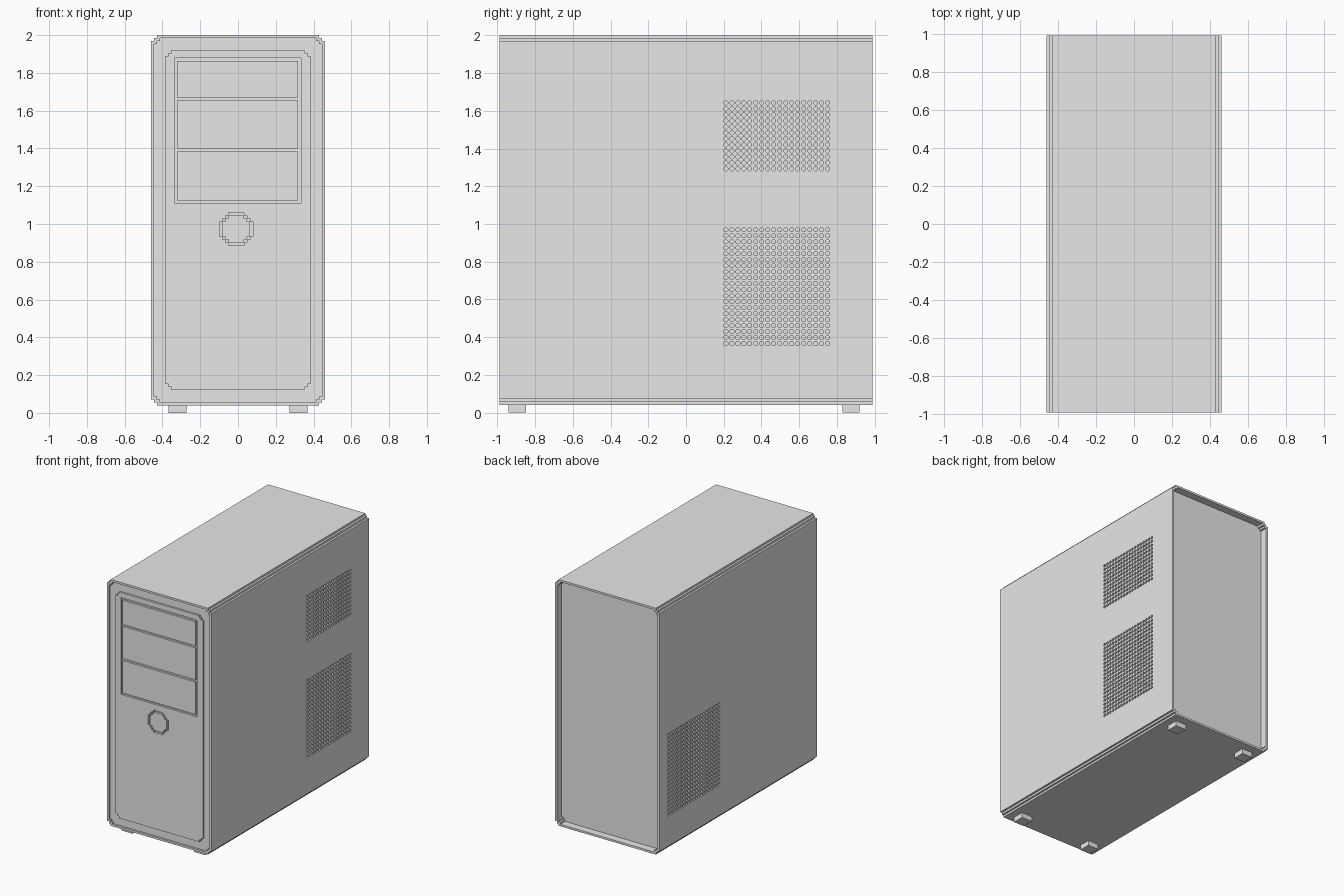
import bpy, bmesh, math

if "Cube" in bpy.data.objects:
    bpy.data.objects.remove(bpy.data.objects["Cube"])

S = 0.0159                      # small step used on all corners and grooves
HX, Y0, Y1 = 0.46, -0.99, 0.99  # casing half width, front, back
ZB, ZT = 0.04, 2.0              # casing bottom, top
FACE_Y, BACK_Y = Y0 + S, Y1 - 0.06
HALF, PITCH, DEPTH = 0.0106, 0.0318, 0.016   # vent hole size, spacing, depth

grey = bpy.data.materials.new("light_grey")
grey.diffuse_color = (0.8, 0.8, 0.8, 1)
grey.use_nodes = True
grey.node_tree.nodes["Principled BSDF"].inputs["Base Color"].default_value = grey.diffuse_color


def finish(name, bm, weld=True):
    if weld:
        bmesh.ops.remove_doubles(bm, verts=bm.verts, dist=1e-5)
    bmesh.ops.recalc_face_normals(bm, faces=bm.faces)
    me = bpy.data.meshes.new(name)
    bm.to_mesh(me)
    bm.free()
    me.materials.append(grey)
    ob = bpy.data.objects.new(name, me)
    bpy.context.collection.objects.link(ob)
    return ob


def stepped_rect(x0, x1, z0, z1, n=0, s=S):
    """Rectangle outline in x/z with n stair steps in each corner."""
    cx, cz, hx, hz = (x0 + x1) / 2, (z0 + z1) / 2, (x1 - x0) / 2, (z1 - z0) / 2
    corner = [(hx, hz - n * s)]
    for k in range(1, n + 1):
        corner += [(hx - k * s, hz - (n - k + 1) * s), (hx - k * s, hz - (n - k) * s)]
    pts = []
    for sx, sz in ((1, 1), (-1, 1), (-1, -1), (1, -1)):
        c = [(cx + sx * x, cz + sz * z) for x, z in corner]
        pts += c if sx * sz > 0 else c[::-1]
    return pts


def plate(name, outlines, y_front=Y0, y_back=FACE_Y):
    """Flat plate; the first outline is the edge, the others are holes."""
    bm = bmesh.new()
    edges = []
    for pts in outlines:
        vs = [bm.verts.new((x, y_back, z)) for x, z in pts]
        edges += [bm.edges.new((vs[i - 1], vs[i])) for i in range(len(vs))]
    bmesh.ops.triangle_fill(bm, use_beauty=True, edges=edges, normal=(0, -1, 0))
    r = bmesh.ops.extrude_face_region(bm, geom=bm.faces[:], use_keep_orig=True)
    moved = [g for g in r["geom"] if isinstance(g, bmesh.types.BMVert)]
    bmesh.ops.translate(bm, verts=moved, vec=(0, y_front - y_back, 0))
    return finish(name, bm)


def box(name, x0, x1, y0, y1, z0, z1):
    return plate(name, [stepped_rect(x0, x1, z0, z1)], y0, y1)


# Casing: stepped tube with a shallow front recess and a deeper back recess
outer = stepped_rect(-HX, HX, ZB, ZT, 2)
inner = stepped_rect(-HX + S, HX - S, ZB + S, ZT - S, 2)
bm = bmesh.new()
rings = [[bm.verts.new((x, y, z)) for x, z in prof] for prof, y in
         ((inner, FACE_Y), (inner, Y0), (outer, Y0), (outer, Y1), (inner, Y1), (inner, BACK_Y))]
for a, b in zip(rings, rings[1:]):
    for i in range(len(a)):
        quad = (a[i - 1], a[i], b[i], b[i - 1])
        if all(abs(abs(v.co.x) - HX) < 1e-5 for v in quad):
            continue            # the two flat sides are vented panels
        bm.faces.new(quad)
bm.faces.new(rings[0])
bm.faces.new(rings[-1])
finish("casing", bm)


# Side panels: flat sheet with blocks of recessed octagonal vent holes
def side_panel(name, side, ya, cols, blocks):
    bm = bmesh.new()
    z_lo, z_hi = ZB + 2 * S, ZT - 2 * S
    yb = ya + cols * PITCH

    def face(pts):
        if side < 0:
            pts = pts[::-1]
        bm.faces.new([bm.verts.new((side * (HX - d), y, z)) for y, z, d in pts])

    def rect(y0, y1, z0, z1):
        face([(y0, z0, 0), (y1, z0, 0), (y1, z1, 0), (y0, z1, 0)])

    rect(Y0, ya, z_lo, z_hi)
    rect(yb, Y1, z_lo, z_hi)
    z = z_lo
    for start, rows in blocks:
        rect(ya, yb, z, start)
        z = start + rows * PITCH
    rect(ya, yb, z, z_hi)

    r = HALF / math.cos(math.pi / 8)
    ring = [(r * math.cos(math.pi / 8 + k * math.pi / 4),
             r * math.sin(math.pi / 8 + k * math.pi / 4)) for k in range(8)]
    h = PITCH / 2
    sq = [(h, h), (-h, h), (-h, -h), (h, -h)]
    for start, rows in blocks:
        for i in range(cols):
            for j in range(rows):
                cy, cz = ya + (i + 0.5) * PITCH, start + (j + 0.5) * PITCH
                o = [(cy + y, cz + z, 0) for y, z in ring]
                f = [(y, z, DEPTH) for y, z, _ in o]
                q = [(cy + y, cz + z, 0) for y, z in sq]
                for k in range(4):
                    face([q[k], o[2 * k + 1], o[2 * k]])
                    face([q[k], q[(k + 1) % 4], o[(2 * k + 2) % 8], o[2 * k + 1]])
                for k in range(8):
                    n = (k + 1) % 8
                    face([o[k], o[n], f[n], f[k]])
                face(f)
    me = bpy.data.meshes.new(name)
    bmesh.ops.remove_doubles(bm, verts=bm.verts, dist=1e-5)
    bm.to_mesh(me)
    bm.free()
    me.materials.append(grey)
    bpy.context.collection.objects.link(bpy.data.objects.new(name, me))


side_panel("right_side_panel", 1, 0.195, 18, [(0.35, 20), (1.277, 12)])
side_panel("left_side_panel", -1, 0.225, 21, [(0.307, 21)])

# Front panel with openings for the drive bays and the power button
plate("front_panel", [
    stepped_rect(-0.385, 0.383, 0.12, 1.92, 2),
    stepped_rect(-0.337, 0.333, 1.11, 1.88),
    stepped_rect(-0.098, 0.080, 0.886, 1.062, 3)])

# Drive bay covers, separated by narrow grooves
for i, (z0, z1) in enumerate(((1.67, 1.863), (1.40, 1.655), (1.125, 1.383))):
    box(f"drive_bay_cover_{i + 1}", -0.322, 0.318, Y0, FACE_Y, z0, z1)

# Power button inside its ring groove
plate("power_button", [stepped_rect(-0.082, 0.064, 0.902, 1.046, 2)])

# Feet
for sx, side in ((-1, "left"), (1, "right")):
    for y, end in ((-0.895, "front"), (0.875, "back")):
        cx = sx * 0.32
        box(f"{end}_{side}_foot", cx - 0.047, cx + 0.047, y - 0.046, y + 0.046, 0, ZB)
